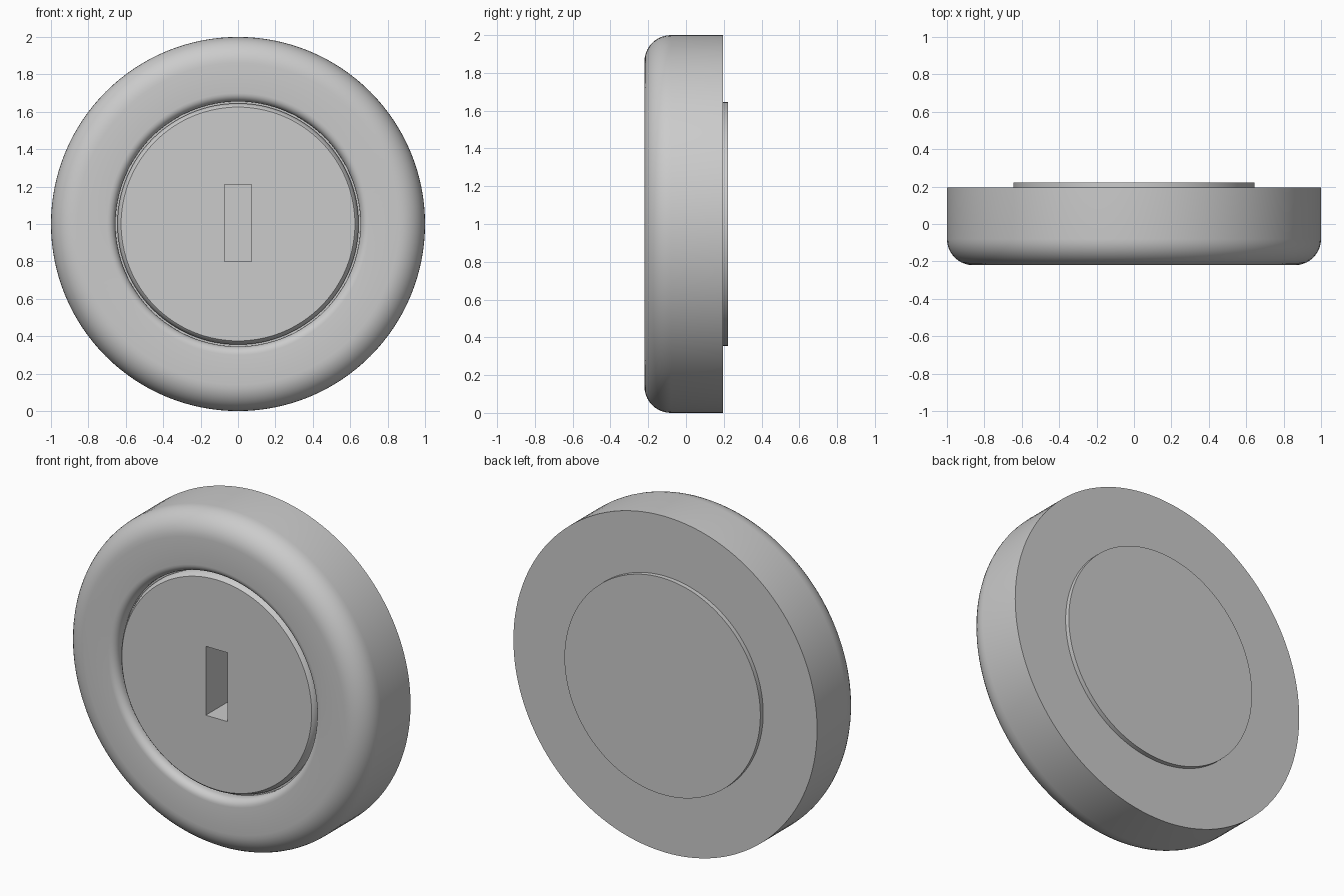
import bpy, bmesh, math

if "Cube" in bpy.data.objects:
    bpy.data.objects.remove(bpy.data.objects["Cube"])

SEG = 128


def arc(cr, cy, rad, a0, a1, n):
    """Points (radius, y) on an arc of a lathe profile."""
    return [(cr + rad * math.cos(math.radians(a0 + (a1 - a0) * i / n)),
             cy + rad * math.sin(math.radians(a0 + (a1 - a0) * i / n)))
            for i in range(n + 1)]


def lathe(name, profile, closed):
    """Spin a (radius, y) profile round the y axis at z = 1; open profiles get flat end caps."""
    bm = bmesh.new()
    rings = [[bm.verts.new((r * math.cos(2 * math.pi * i / SEG), y,
                            1 + r * math.sin(2 * math.pi * i / SEG)))
              for i in range(SEG)] for r, y in profile]
    pairs = list(zip(rings, rings[1:]))
    if closed:
        pairs.append((rings[-1], rings[0]))
    for a, b in pairs:
        for i in range(SEG):
            j = (i + 1) % SEG
            bm.faces.new((a[i], a[j], b[j], b[i]))
    if not closed:
        bm.faces.new(rings[0])
        bm.faces.new(rings[-1])
    bmesh.ops.recalc_face_normals(bm, faces=bm.faces)
    me = bpy.data.meshes.new(name)
    bm.to_mesh(me)
    bm.free()
    ob = bpy.data.objects.new(name, me)
    bpy.context.collection.objects.link(ob)
    return ob


def smooth(ob):
    bpy.ops.object.select_all(action='DESELECT')
    ob.select_set(True)
    bpy.context.view_layer.objects.active = ob
    bpy.ops.object.shade_smooth_by_angle(angle=math.radians(30))


# Outer ring: rounded front edges, flat back
ring_profile = ([(1.0, 0.195)]
                + arc(0.86, -0.08, 0.14, 0, -90, 10)
                + arc(0.70, -0.175, 0.045, -90, -180, 6)
                + [(0.655, -0.15), (0.645, -0.15), (0.645, 0.195)])
ring = lathe("outer_ring", ring_profile, True)
smooth(ring)

# Centre plug: bevelled front rim, stands slightly proud at the back
plug = lathe("centre_plug", [(0.625, -0.20), (0.635, -0.19), (0.645, -0.165),
                             (0.645, 0.222)], False)

# Key slot cut into the plug face
bpy.ops.mesh.primitive_cube_add(size=1, location=(0, -0.10, 1.005))
cutter = bpy.context.object
cutter.name = "slot_cutter"
cutter.scale = (0.144, 0.5, 0.41)
cutter.hide_render = True
cut = plug.modifiers.new("slot", 'BOOLEAN')
cut.object = cutter
cut.operation = 'DIFFERENCE'
cut.solver = 'EXACT'
bpy.ops.object.select_all(action='DESELECT')
plug.select_set(True)
bpy.context.view_layer.objects.active = plug
bpy.ops.object.modifier_apply(modifier="slot")
bpy.data.objects.remove(cutter, do_unlink=True)
smooth(plug)
